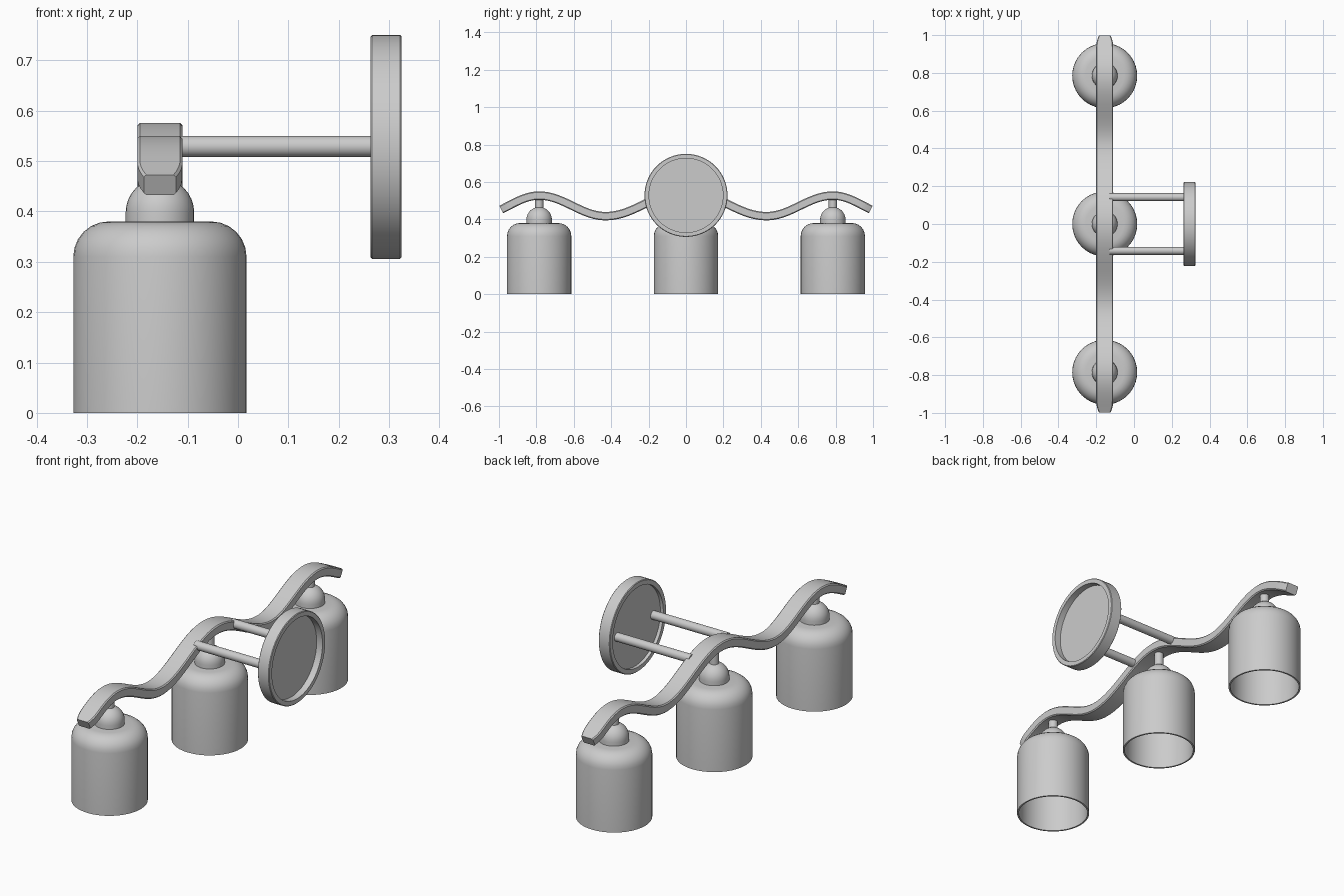
import bpy, bmesh
from math import pi, cos, sin, hypot, radians

if "Cube" in bpy.data.objects:
    bpy.data.objects.remove(bpy.data.objects["Cube"])

X = -0.155                    # depth line of the bar and lamps
LAMPS = (-0.785, 0, 0.785)


def finish(name, bm):
    bmesh.ops.remove_doubles(bm, verts=bm.verts, dist=1e-5)
    bmesh.ops.recalc_face_normals(bm, faces=bm.faces)
    me = bpy.data.meshes.new(name)
    bm.to_mesh(me)
    bm.free()
    ob = bpy.data.objects.new(name, me)
    bpy.context.collection.objects.link(ob)
    bpy.ops.object.select_all(action='DESELECT')
    ob.select_set(True)
    bpy.context.view_layer.objects.active = ob
    bpy.ops.object.shade_smooth_by_angle(angle=radians(35))
    return ob


def lathe(name, profile, loc, along_x=False, seg=40):
    """Revolve (radius, height) points about z, or about x."""
    bm = bmesh.new()
    rings = []
    for r, h in profile:
        ring = []
        for i in range(seg):
            a = 2 * pi * i / seg
            u, v = r * cos(a), r * sin(a)
            ring.append(bm.verts.new((h, u, v) if along_x else (u, v, h)))
        rings.append(ring)
    for p, q in zip(rings, rings[1:]):
        for i in range(seg):
            j = (i + 1) % seg
            bm.faces.new((p[i], p[j], q[j], q[i]))
    ob = finish(name, bm)
    ob.location = loc
    return ob


def arc(cx, cz, r, n=6):
    return [(cx + r * cos(pi / 2 * i / n), cz + r * sin(pi / 2 * i / n)) for i in range(n + 1)]


# Lamps: open glass shade, domed cap and stem
outer = [(0.172, 0)] + arc(0.102, 0.31, 0.07)
inner = [(0.164, 0)] + arc(0.102, 0.31, 0.062)
shade = outer + [(0, 0.38), (0, 0.372)] + inner[::-1] + [(0.172, 0)]
cap = [(0, 0.375), (0.068, 0.375)] + arc(0, 0.398, 0.068, 8)


def bar_z(y):
    y = abs(y)
    if y < 0.43:
        return 0.485 + 0.068 * cos(pi * y / 0.43)
    half = 0.355 if y < 0.785 else 0.33
    return 0.472 + 0.055 * cos(pi * (y - 0.785) / half)


for k, y in enumerate(LAMPS):
    lathe(f"shade_{k}", shade, (X, y, 0))
    lathe(f"cap_{k}", cap, (X, y, 0), seg=32)
    top = bar_z(y) - 0.01
    lathe(f"stem_{k}", [(0, 0.45), (0.022, 0.45), (0.022, top), (0, top)], (X, y, 0), seg=24)

# Wavy bar: chamfered rectangle swept along the wave, narrowing at its ends
bm = bmesh.new()
N, T, C, END = 120, 0.0225, 0.005, 0.988
rings = []
for i in range(N + 1):
    y = -END + 2 * END * i / N
    s = (bar_z(y + 1e-4) - bar_z(y - 1e-4)) / 2e-4
    l = hypot(1, s)
    w = 0.045 - 0.013 * (max(0, abs(y) - 0.93) / 0.058) ** 2
    section = [(w, T - C), (w - C, T), (C - w, T), (-w, T - C),
               (-w, C - T), (C - w, -T), (w - C, -T), (w, C - T)]
    rings.append([bm.verts.new((X + a, y - b * s / l, bar_z(y) + b / l)) for a, b in section])
for p, q in zip(rings, rings[1:]):
    for i in range(8):
        j = (i + 1) % 8
        bm.faces.new((p[i], p[j], q[j], q[i]))
bm.faces.new(rings[0])
bm.faces.new(rings[-1])
finish("wavy_bar", bm)

# Round wall plate: rim ring with a recessed disc on both sides
lathe("wall_plate", [(0, 0.279), (0.198, 0.279), (0.198, 0.263), (0.219, 0.263), (0.222, 0.266),
                     (0.222, 0.322), (0.219, 0.325), (0.198, 0.325), (0.198, 0.293), (0, 0.293)],
      (0, 0, 0.528), along_x=True, seg=64)

# Two support rods from plate to bar
for side, y in (("left", -0.142), ("right", 0.142)):
    lathe(f"support_rod_{side}", [(0, -0.13), (0.021, -0.13), (0.021, 0.285), (0, 0.285)],
          (0, y, 0.529), along_x=True, seg=24)
